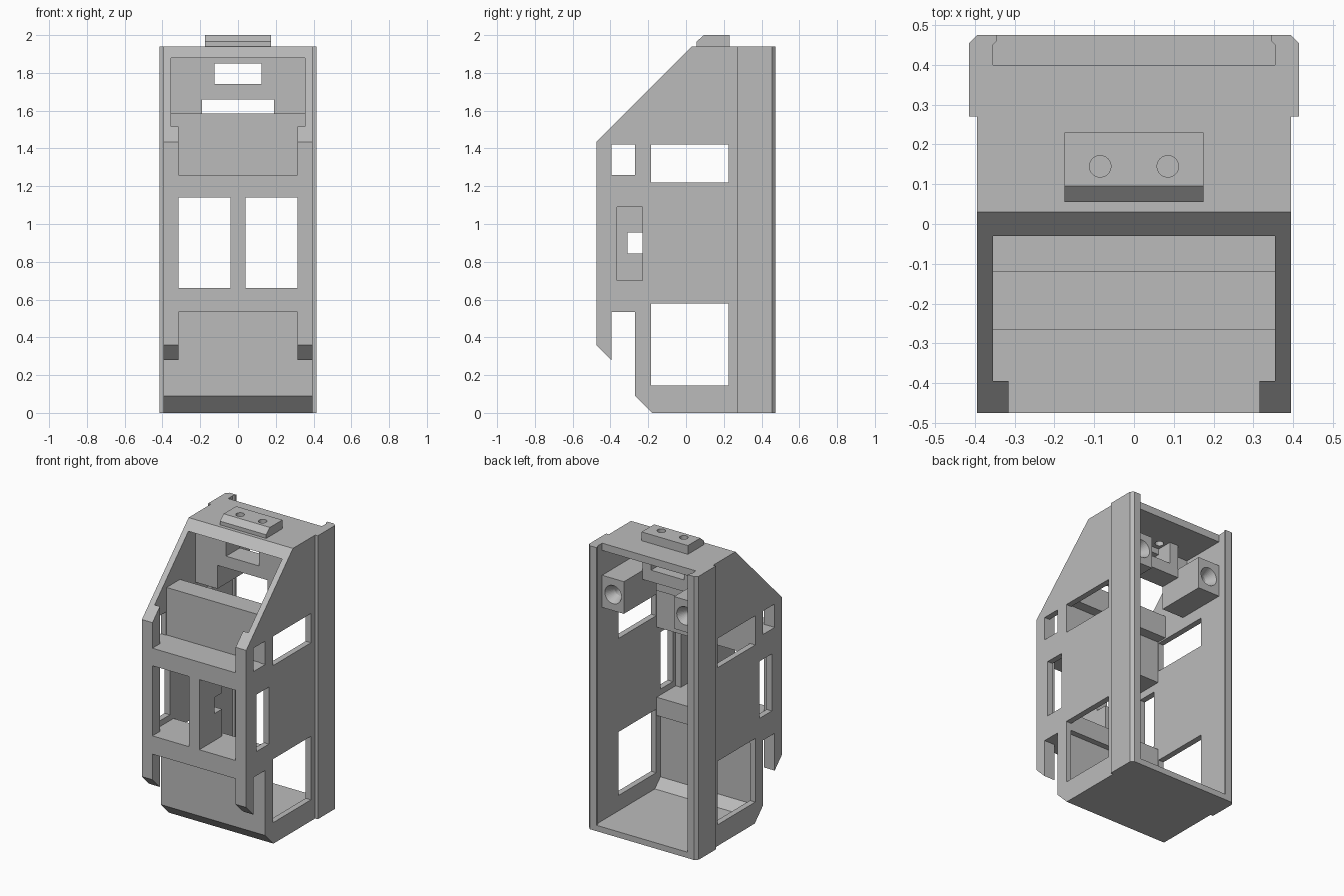
import bpy, bmesh, math
from mathutils import Matrix

cube = bpy.data.objects.get("Cube")
if cube:
    bpy.data.objects.remove(cube, do_unlink=True)

grey = bpy.data.materials.new("plain_grey")
grey.use_nodes = True
grey.diffuse_color = (0.5, 0.5, 0.5, 1)
grey.node_tree.nodes["Principled BSDF"].inputs["Base Color"].default_value = (0.5, 0.5, 0.5, 1)


def finish(name, bm):
    bmesh.ops.recalc_face_normals(bm, faces=bm.faces)
    mesh = bpy.data.meshes.new(name)
    bm.to_mesh(mesh)
    bm.free()
    mesh.materials.append(grey)
    obj = bpy.data.objects.new(name, mesh)
    bpy.context.collection.objects.link(obj)
    return obj


def extrude(name, points, offset):
    bm = bmesh.new()
    face = bm.faces.new([bm.verts.new(p) for p in points])
    new = bmesh.ops.extrude_face_region(bm, geom=[face])["geom"]
    bmesh.ops.translate(bm, vec=offset, verts=[v for v in new if isinstance(v, bmesh.types.BMVert)])
    return finish(name, bm)


def side_prism(name, profile, x0, x1):
    """Extrude a (y, z) profile across x."""
    return extrude(name, [(x0, y, z) for y, z in profile], (x1 - x0, 0, 0))


def box(name, x0, x1, y0, y1, z0, z1):
    return side_prism(name, [(y0, z0), (y1, z0), (y1, z1), (y0, z1)], x0, x1)


def cone(name, centre, r0, r1, depth, along_y=False):
    bm = bmesh.new()
    bmesh.ops.create_cone(bm, cap_ends=True, segments=32, radius1=r0, radius2=r1, depth=depth)
    if along_y:
        bm.transform(Matrix.Rotation(-math.pi / 2, 4, 'X'))
    bm.transform(Matrix.Translation(centre))
    return finish(name, bm)


def bake(obj):
    deps = bpy.context.evaluated_depsgraph_get()
    mesh = bpy.data.meshes.new_from_object(obj.evaluated_get(deps))
    obj.modifiers.clear()
    obj.data = mesh


def cut(obj, cutters):
    for c in cutters:
        mod = obj.modifiers.new("cut", 'BOOLEAN')
        mod.operation, mod.solver, mod.object = 'DIFFERENCE', 'EXACT', c
    bake(obj)
    for c in cutters:
        bpy.data.objects.remove(c, do_unlink=True)


def mirror(obj):
    obj.modifiers.new("mirror", 'MIRROR').use_mirror_merge = False
    bake(obj)


OUT, IN, POST = 0.395, 0.355, 0.315

# Side walls with window openings
wall = side_prism("side_walls", [
    (-0.475, 1.435), (0.03, 1.94), (0.475, 1.94), (0.475, 0), (-0.18, 0), (-0.27, 0.09),
    (-0.27, 0.535), (-0.395, 0.535), (-0.395, 0.28), (-0.475, 0.36)], IN, OUT)
openings = [(-0.395, -0.27, 1.26, 1.42), (-0.185, 0.225, 1.22, 1.42),
            (-0.365, -0.23, 0.70, 1.09), (-0.185, 0.225, 0.145, 0.58)]
cut(wall, [box("cutter", 0.3, 0.5, *o) for o in openings])
mirror(wall)

# Front corner posts
mirror(side_prism("front_posts", [(-0.475, 0.36), (-0.395, 0.28), (-0.395, 1.515), (-0.475, 1.435)],
                  POST, IN))

# Rear side flanges with a chamfered back corner, and thin inner lips
mirror(extrude("rear_flanges", [(0.39, 0.27, 0), (0.415, 0.27, 0), (0.415, 0.455, 0),
                                (OUT, 0.475, 0), (0.39, 0.475, 0)], (0, 0, 1.94)))
mirror(extrude("rear_lips", [(IN, 0.45, 0.04), (0.345, 0.46, 0.04), (0.345, 0.475, 0.04),
                             (IN, 0.475, 0.04)], (0, 0, 1.9)))

# Floor and lower front panel in one bent profile
side_prism("floor_and_lower_panel", [
    (0.475, 0), (-0.18, 0), (-0.27, 0.09), (-0.27, 0.56), (-0.23, 0.56), (-0.23, 0.1),
    (-0.17, 0.04), (0.475, 0.04)], -IN, IN)

# Front cross bars and the centre divider with its rear notch
box("lower_cross_bar", -IN, IN, -0.395, -0.19, 0.535, 0.66)
box("lower_bar_front", -POST, POST, -0.475, -0.395, 0.535, 0.66)
box("upper_bar_front", -POST, POST, -0.475, -0.395, 1.14, 1.26)
divider = box("centre_divider", -0.04, 0.04, -0.475, -0.23, 0.66, 1.14)
cut(divider, [box("cutter", -0.1, 0.1, -0.31, -0.1, 0.845, 0.955)])

# Upper cross bar rising into an overhanging ledge
side_prism("upper_bar_and_ledge", [
    (-0.395, 1.14), (-0.19, 1.14), (-0.19, 1.43), (-0.12, 1.43), (-0.12, 1.585),
    (-0.265, 1.585), (-0.265, 1.26), (-0.395, 1.26)], -IN, IN)

# Roof with sloped front edge, and the chamfered lug, both drilled
drill = [(s * 0.085, 0.145, 1.94) for s in (-1, 1)]
roof = side_prism("roof", [(-0.03, 1.88), (0.03, 1.94), (0.40, 1.94), (0.40, 1.89), (0.0, 1.89)],
                  -IN, IN)
lug = side_prism("top_lug", [(0.055, 1.94), (0.055, 1.965), (0.095, 2.0), (0.23, 2.0), (0.23, 1.94)],
                 -0.175, 0.175)
for part in (roof, lug):
    cut(part, [cone("cutter", p, 0.027, 0.027, 0.3) for p in drill])

# Upper bulkhead with a centre window, and the tray behind it
bulkhead = box("bulkhead", -IN, IN, 0.05, 0.09, 1.50, 1.90)
cut(bulkhead, [box("cutter", -0.125, 0.125, 0, 0.2, 1.74, 1.85),
               box("cutter", -0.19, 0.19, 0, 0.2, 1.4, 1.66)])
box("tray_floor", -0.19, 0.19, 0.09, 0.20, 1.66, 1.74)
mirror(box("tray_sides", 0.125, 0.19, 0.09, 0.20, 1.74, 1.89))

# Rear mounting blocks with countersunk holes
mount = box("mounting_blocks", 0.19, IN, 0.09, 0.40, 1.50, 1.72)
cut(mount, [cone("cutter", (0.272, 0.37, 1.61), 0.03, 0.065, 0.07, True),
            cone("cutter", (0.272, 0.30, 1.61), 0.03, 0.03, 0.2, True)])
mirror(mount)
